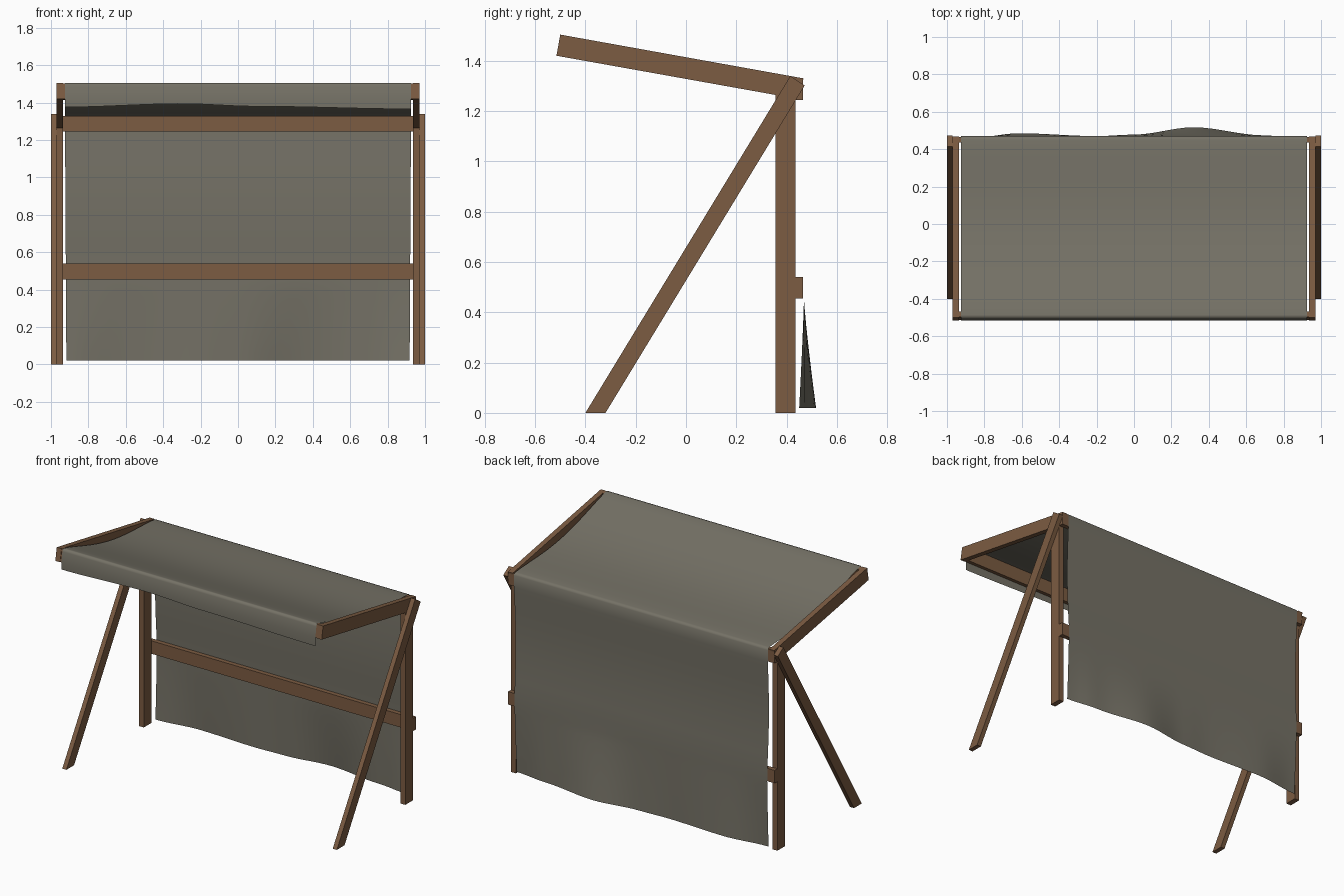
import bpy, bmesh, math

if "Cube" in bpy.data.objects:
    bpy.data.objects.remove(bpy.data.objects["Cube"])


def material(name, rgb):
    m = bpy.data.materials.new(name)
    m.diffuse_color = (*rgb, 1)
    m.use_nodes = True
    m.node_tree.nodes["Principled BSDF"].inputs["Base Color"].default_value = m.diffuse_color
    return m


wood = material("brown wood", (0.20, 0.106, 0.054))
canvas = material("grey canvas", (0.178, 0.167, 0.133))


def plank(name, outline, x0, x1):
    """Extrude a (y, z) outline along x."""
    bm = bmesh.new()
    a = [bm.verts.new((x0, y, z)) for y, z in outline]
    b = [bm.verts.new((x1, y, z)) for y, z in outline]
    n = len(outline)
    bm.faces.new(a)
    bm.faces.new(b[::-1])
    for i in range(n):
        bm.faces.new((a[i], b[i], b[(i + 1) % n], a[(i + 1) % n]))
    bmesh.ops.recalc_face_normals(bm, faces=bm.faces)
    me = bpy.data.meshes.new(name)
    bm.to_mesh(me)
    bm.free()
    me.materials.append(wood)
    ob = bpy.data.objects.new(name, me)
    bpy.context.collection.objects.link(ob)


def rect(y0, y1, z0, z1):
    return [(y0, z0), (y1, z0), (y1, z1), (y0, z1)]


# Side frames: post, diagonal brace, sloping rafter
for side, s in (("left", -1), ("right", 1)):
    plank(side + "_post", [(0.355, 0), (0.435, 0), (0.435, 1.252), (0.355, 1.266)], s * 0.935, s * 0.97)
    plank(side + "_brace", [(-0.40, 0), (-0.32, 0), (0.472, 1.302), (0.415, 1.34)], s * 0.97, s * 1.0)
    plank(side + "_rafter", [(-0.515, 1.42), (0.452, 1.247), (0.467, 1.33), (-0.50, 1.504)], s * 0.935, s * 0.97)

# Cross rails
plank("middle_rail", rect(0.435, 0.465, 0.455, 0.54), -0.97, 0.97)
plank("top_rail", rect(0.435, 0.465, 1.245, 1.328), -0.97, 0.97)
plank("front_rail", [(-0.512, 1.42), (-0.482, 1.415), (-0.467, 1.498), (-0.497, 1.503)], -0.935, 0.935)


# Canvas sheet: front flap, sagging roof, back drop
def lerp(table, x):
    for (a, fa), (b, fb) in zip(table, table[1:]):
        if x <= b:
            t = max(0, (x - a) / (b - a))
            return fa + (fb - fa) * t * t * (3 - 2 * t)
    return table[-1][1]


hem = [(-0.925, 0.452), (-0.62, 0.485), (-0.2, 0.470), (0, 0.478), (0.32, 0.517), (0.7, 0.474), (0.925, 0.45)]
flap = [(-0.925, 1.376), (-0.3, 1.394), (0.1, 1.38), (0.925, 1.366)]


def section(x):
    fz = lerp(flap, x)
    pts = [(-0.516, fz), (-0.516, 1.42), (-0.506, 1.49), (-0.500, 1.506), (-0.485, 1.505)]
    for i in range(1, 20):                       # roof with sag
        t = i / 20
        y = -0.485 + 0.935 * t
        pts.append((y, 1.505 - 0.17 * t - 0.045 * math.sin(math.pi * t) ** 1.3))
    pts += [(0.45, 1.335), (0.463, 1.332), (0.470, 1.32), (0.469, 1.24)]
    for i in range(1, 9):                        # taut part between rails
        t = i / 8
        pts.append((0.469 - 0.014 * math.sin(math.pi * t), 1.24 - 0.70 * t))
    pts.append((0.469, 0.455))
    for i in range(1, 9):                        # loose wavy hem
        t = i / 8
        pts.append((0.469 + (lerp(hem, x) - 0.469) * t ** 1.2, 0.455 - 0.435 * t))
    return pts


bm = bmesh.new()
cols = []
N = 40
for i in range(N + 1):
    x = -0.925 + 1.85 * i / N
    cols.append([bm.verts.new((x * (1 - 0.008 * max(0, min(1, (1.3 - z) / 1.3)) * (y > 0.44)), y, z))
                 for y, z in section(x)])
for a, b in zip(cols, cols[1:]):
    for j in range(len(a) - 1):
        bm.faces.new((a[j], b[j], b[j + 1], a[j + 1]))
for f in bm.faces:
    f.smooth = True
me = bpy.data.meshes.new("canvas_cover")
bm.to_mesh(me)
bm.free()
me.materials.append(canvas)
cover = bpy.data.objects.new("canvas_cover", me)
bpy.context.collection.objects.link(cover)
